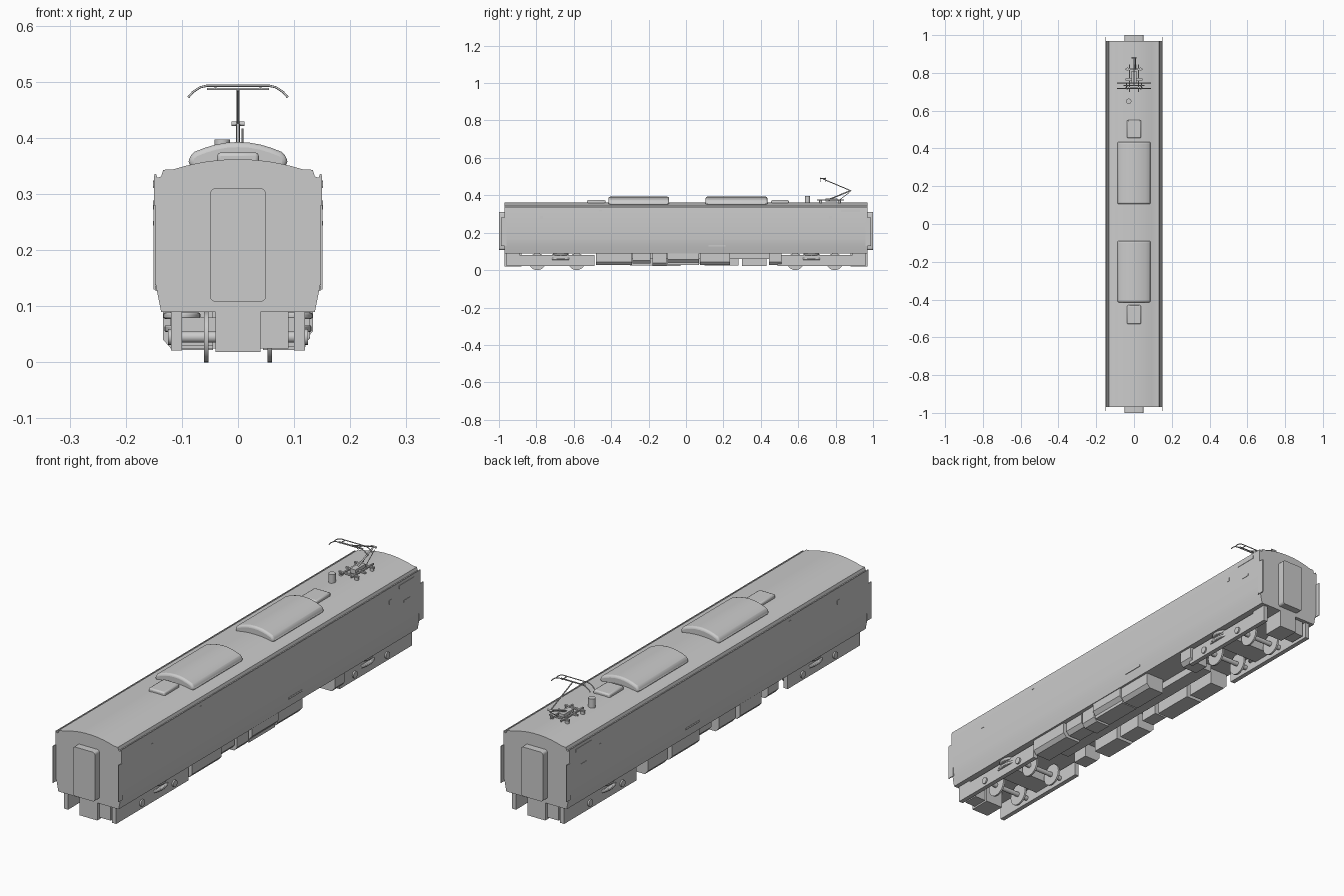
import bpy, bmesh, math
from mathutils import Vector


def finish(ob, bevel=0, segs=2, angle=35):
    bpy.ops.object.select_all(action='DESELECT')
    bpy.context.view_layer.objects.active = ob
    ob.select_set(True)
    if bevel:
        m = ob.modifiers.new("bevel", 'BEVEL')
        m.width, m.segments, m.limit_method = bevel, segs, 'ANGLE'
        m.angle_limit = math.radians(40)
    bpy.ops.object.shade_smooth_by_angle(angle=math.radians(angle))
    return ob


def from_bm(name, bm, **kw):
    bmesh.ops.recalc_face_normals(bm, faces=bm.faces)
    me = bpy.data.meshes.new(name)
    bm.to_mesh(me)
    bm.free()
    ob = bpy.data.objects.new(name, me)
    bpy.context.collection.objects.link(ob)
    return finish(ob, **kw)


def prism(name, pts, y0, y1, **kw):
    """Extrude an xz outline along y."""
    bm = bmesh.new()
    a = [bm.verts.new((x, y0, z)) for x, z in pts]
    b = [bm.verts.new((x, y1, z)) for x, z in pts]
    bm.faces.new(a)
    bm.faces.new(b[::-1])
    for i in range(len(a)):
        j = (i + 1) % len(a)
        bm.faces.new((a[i], a[j], b[j], b[i]))
    return from_bm(name, bm, **kw)


def box(name, x0, x1, y0, y1, z0, z1, **kw):
    return prism(name, [(x0, z0), (x1, z0), (x1, z1), (x0, z1)], y0, y1, **kw)


def rod(name, p, q, r, n=16, sy=1, **kw):
    """Cylinder between two points; sy stretches it along y."""
    p, q = Vector(p), Vector(q)
    bm = bmesh.new()
    bmesh.ops.create_cone(bm, cap_ends=True, segments=n, radius1=r, radius2=r, depth=(q - p).length)
    bm.transform((q - p).to_track_quat('Z', 'Y').to_matrix().to_4x4())
    for v in bm.verts:
        v.co.y *= sy
        v.co += (p + q) / 2
    return from_bm(name, bm, **kw)


def path(name, pts, r):
    cu = bpy.data.curves.new(name, 'CURVE')
    cu.dimensions, cu.bevel_depth, cu.bevel_resolution = '3D', r, 2
    cu.use_fill_caps = True
    s = cu.splines.new('POLY')
    s.points.add(len(pts) - 1)
    for pt, c in zip(s.points, pts):
        pt.co = (*c, 1)
    ob = bpy.data.objects.new(name, cu)
    bpy.context.collection.objects.link(ob)
    return ob


def mirrored(half):
    return half + [(-x, z) for x, z in reversed(half) if x > 0]


# Car body with gutters and arched roof
half = [(0.137, 0.09), (0.142, 0.115), (0.147, 0.14), (0.15, 0.17), (0.15, 0.325), (0.149, 0.336),
        (0.146, 0.336), (0.144, 0.329), (0.137, 0.331), (0.133, 0.343), (0.115, 0.344)]
half += [(x, 0.362 - 0.018 * (x / 0.115) ** 2) for x in (0.095, 0.075, 0.055, 0.035, 0.015)]
prism("car_body", mirrored(half), -0.97, 0.97)

# Gangways and corner plates at both ends
ring = []
for cx, cz, a0 in ((0.04, 0.3, 0), (-0.04, 0.3, 90), (-0.04, 0.118, 180), (0.04, 0.118, 270)):
    for k in range(5):
        a = math.radians(a0 + k * 22.5)
        ring.append((cx + 0.01 * math.cos(a), cz + 0.01 * math.sin(a)))
for e in (-1, 1):
    prism("gangway", ring, e * 0.96, e * 1.0)
    for s in (-1, 1):
        box("corner_plate", s * 0.147, s * 0.1505, e * 0.96, e * 0.99, 0.13, 0.28)
    # Coupler boxes under the ends
    box("coupler_box", -0.04 * -e * -1 if e > 0 else -0.04, 0.04, e * 0.97, e * 0.88, 0.018, 0.092)
    box("end_equipment", -e * 0.04, -e * 0.09, e * 0.955, e * 0.89, 0.025, 0.092)

# Roof air conditioners and vents
ac = mirrored([(0.084, 0.345), (0.088, 0.358), (0.087, 0.367), (0.078, 0.375), (0.06, 0.382),
               (0.04, 0.388), (0.02, 0.3915), (0, 0.3925)])
for y0, y1 in ((0.105, 0.435), (-0.415, -0.09)):
    prism("air_conditioner", ac, y0, y1, bevel=0.014, segs=3, angle=45)
for y0, y1 in ((0.455, 0.55), (-0.53, -0.43)):
    box("roof_vent", -0.037, 0.037, y0, y1, 0.35, 0.374, bevel=0.006)
rod("roof_arrester", (-0.028, 0.65, 0.355), (-0.028, 0.65, 0.397), 0.014, 20)

# Side signs and lamps
for s in (-1, 1):
    for y0, y1, z0, z1 in ((0.83, 0.93, 0.311, 0.324), (0.86, 0.9, 0.244, 0.252), (0.12, 0.21, 0.127, 0.135),
                           (-0.78, -0.765, 0.272, 0.288), (0.765, 0.78, 0.272, 0.288), (-0.465, -0.45, 0.312, 0.322)):
        o = 0.1515 if z0 > 0.2 else 0.147
        box("side_fitting", s * 0.14, s * o, s * y0 if s > 0 else y0, s * y1 if s > 0 else y1, z0, z1)

# Pantograph base: rails, crossbars and insulators
for s in (-1, 1):
    box("pantograph_rail", s * 0.02, s * 0.026, 0.7, 0.845, 0.371, 0.377)
    for y in (0.72, 0.82):
        rod("insulator", (s * 0.035, y, 0.352), (s * 0.035, y, 0.372), 0.008, 12)
for y in (0.72, 0.765, 0.82):
    box("pantograph_crossbar", -0.045, 0.045, y - 0.004, y + 0.004, 0.37, 0.376)
box("pantograph_motor", -0.012, 0.012, 0.745, 0.81, 0.366, 0.384)

# Pantograph arms and collector head
path("lower_arm", [(0, 0.77, 0.38), (0, 0.88, 0.425)], 0.0035)
path("guide_arm", [(0.008, 0.82, 0.375), (0.008, 0.875, 0.416)], 0.0015)
path("upper_arm", [(0, 0.88, 0.425), (0, 0.735, 0.486)], 0.0025)
rod("arm_knee", (-0.012, 0.88, 0.425), (0.012, 0.88, 0.425), 0.004, 12)
for y in (0.718, 0.747):
    path("collector_bar", [(-0.089, y, 0.472), (-0.08, y, 0.482), (-0.068, y, 0.49), (-0.055, y, 0.493),
                           (0.055, y, 0.493), (0.068, y, 0.49), (0.08, y, 0.482), (0.089, y, 0.472)], 0.002)
for s in (-1, 1):
    path("head_link", [(s * 0.04, 0.718, 0.49), (s * 0.04, 0.747, 0.49)], 0.002)
path("head_pivot", [(-0.055, 0.733, 0.487), (0.055, 0.733, 0.487)], 0.002)

# Bogies: frames, wheels, axles and springs
for c in (-0.69, 0.69):
    e = math.copysign(1, c)
    for dy in (-0.105, 0.105):
        y = c + dy
        rod("axle", (-0.11, y, 0.045), (0.11, y, 0.045), 0.01, 16)
        for s in (-1, 1):
            rod("wheel", (s * 0.053, y, 0.045), (s * 0.061, y, 0.045), 0.045, 32)
            rod("axle_cap", (s * 0.118, y, 0.045), (s * 0.125, y, 0.045), 0.014, 16)
    box("bogie_bolster", -0.1, 0.1, c - 0.045, c + 0.045, 0.045, 0.08)
    for s in (-1, 1):
        box("bogie_side_frame", s * 0.1, s * 0.119, c - 0.2, c + 0.2, 0.021, 0.082)
        box("frame_end", s * 0.1, s * 0.119, c + e * 0.2, c + e * 0.27, 0.021, 0.092)
        y = c - e * 0.02
        rod("air_spring", (s * 0.1, y, 0.077), (s * 0.1, y, 0.089), 0.033, 28, 1.3, bevel=0.004)
        rod("spring_seat", (s * 0.1, y, 0.054), (s * 0.1, y, 0.066), 0.031, 28, 1.9, bevel=0.003)

# Underfloor equipment along each side: start, end, outer x, bottom z
right = [(-0.48, -0.29, 0.128, 0.028), (-0.285, -0.19, 0.118, 0.035), (-0.18, -0.105, 0.122, 0.022),
         (-0.1, 0.07, 0.134, 0.04), (0.075, 0.235, 0.128, 0.027), (0.445, 0.51, 0.128, 0.028)]
left = [(0.3, 0.43, 0.128, 0.022), (0.1, 0.28, 0.132, 0.025), (0.0, 0.08, 0.115, 0.035),
        (-0.14, -0.03, 0.128, 0.022), (-0.3, -0.16, 0.134, 0.025), (-0.43, -0.36, 0.12, 0.03)]
for s, rows in ((1, right), (-1, left)):
    for y0, y1, x, z in rows:
        prism("underfloor_box", [(s * 0.045, z), (s * (x - 0.014), z), (s * x, z + 0.016),
                                 (s * x, 0.092), (s * 0.045, 0.092)], y0, y1)
box("compressor_tray", 0.045, 0.12, -0.1, 0.07, 0.027, 0.04)
box("centre_duct", -0.03, 0.03, -0.45, 0.45, 0.06, 0.092)
